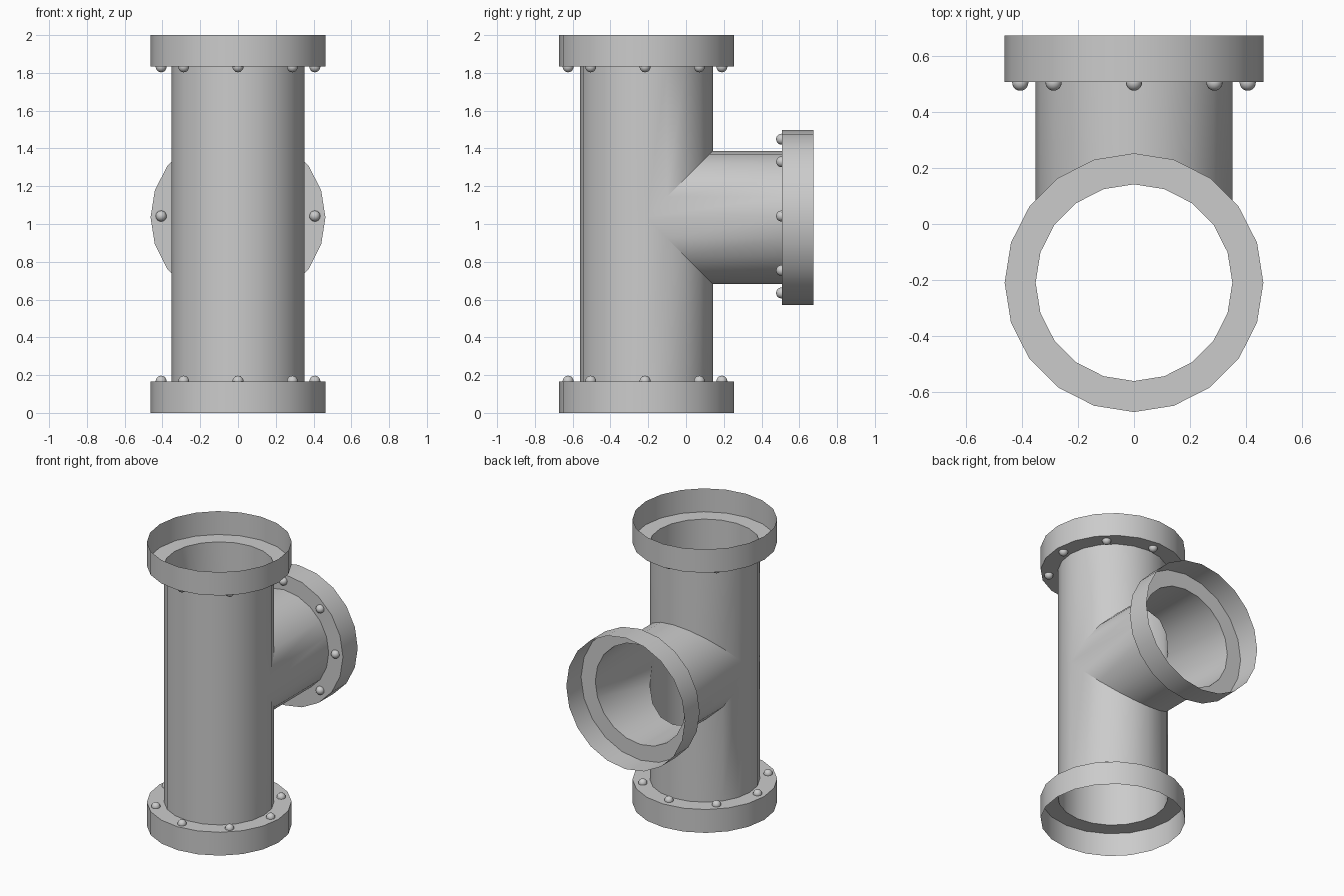
import bpy, bmesh
from math import sin, cos, pi
from mathutils import Vector, Matrix

if "Cube" in bpy.data.objects:
    bpy.data.objects.remove(bpy.data.objects["Cube"])

N = 20            # sides of every round section
R, RF = 0.352, 0.463
DEPTH = 0.165     # collar depth
AY, BZ = -0.21, 1.035   # main axis y, branch axis z
YEND = 0.674


def finish(bm, name):
    bmesh.ops.remove_doubles(bm, verts=bm.verts, dist=1e-4)
    bmesh.ops.recalc_face_normals(bm, faces=bm.faces)
    me = bpy.data.meshes.new(name)
    bm.to_mesh(me)
    bm.free()
    ob = bpy.data.objects.new(name, me)
    bpy.context.collection.objects.link(ob)
    bpy.ops.object.select_all(action='DESELECT')
    ob.select_set(True)
    bpy.context.view_layer.objects.active = ob
    bpy.ops.object.shade_smooth_by_angle(angle=0.6)
    return ob


def face(bm, pts):
    # drop repeated corners so that quads may collapse to triangles
    out = []
    for p in map(Vector, pts):
        if all((p - q).length > 1e-5 for q in out):
            out.append(p)
    bm.faces.new([bm.verts.new(p) for p in out])


# Tee pipe: equal-radius cylinders meeting along a mitred seam
bm = bmesh.new()
ang = [2 * pi * i / N for i in range(N + 1)]
for i in range(N):
    a, b = ang[i], ang[i + 1]

    def col(t, z):
        return (R * cos(t), AY + R * sin(t), z)

    def bra(t, y):
        return (R * cos(t), y, BZ + R * sin(t))

    # main run, split above and below the opening on the back half
    ha, hb = max(0, R * sin(a)), max(0, R * sin(b))
    face(bm, [col(a, BZ + ha), col(b, BZ + hb), col(b, 2 - DEPTH), col(a, 2 - DEPTH)])
    face(bm, [col(a, DEPTH), col(b, DEPTH), col(b, BZ - hb), col(a, BZ - ha)])
    # side branch
    face(bm, [bra(a, AY + R * abs(sin(a))), bra(b, AY + R * abs(sin(b))),
              bra(b, YEND - DEPTH), bra(a, YEND - DEPTH)])
finish(bm, "tee_pipe")


def collar(name, m):
    # open cup: thin rim wall plus ring plate, mouth at local z = 0
    bm = bmesh.new()
    prof = [(RF, 0), (RF, -DEPTH), (R, -DEPTH)]
    for (r0, z0), (r1, z1) in zip(prof, prof[1:]):
        for a, b in zip(ang, ang[1:]):
            face(bm, [m @ Vector(p) for p in (
                (r0 * cos(a), r0 * sin(a), z0), (r0 * cos(b), r0 * sin(b), z0),
                (r1 * cos(b), r1 * sin(b), z1), (r1 * cos(a), r1 * sin(a), z1))])
    finish(bm, name + "_collar")


def bolts(name, m):
    # ring of eight domed bolt heads on the back of the plate
    bm = bmesh.new()
    for k in range(8):
        t = k * pi / 4
        bmesh.ops.create_uvsphere(bm, u_segments=16, v_segments=10, radius=0.029,
            matrix=Matrix.Translation((0.407 * cos(t), 0.407 * sin(t), -DEPTH - 0.003)))
    bmesh.ops.bisect_plane(bm, geom=bm.verts[:] + bm.edges[:] + bm.faces[:],
                           plane_co=(0, 0, -DEPTH), plane_no=(0, 0, 1), clear_outer=True)
    bm.transform(m)
    finish(bm, name + "_bolts")


T, Rx = Matrix.Translation, lambda t: Matrix.Rotation(t, 4, 'X')
off = 0.007       # bolt rings sit slightly off axis
for name, pos, bpos, rot in (
        ("top", (0, AY, 2), (0, AY - off, 2), Rx(0)),
        ("bottom", (0, AY, 0), (0, AY - off, 0), Rx(pi)),
        ("branch", (0, YEND, BZ), (0, YEND, BZ + off), Rx(-pi / 2))):
    collar(name, T(pos) @ rot)
    bolts(name, T(bpos) @ rot)
